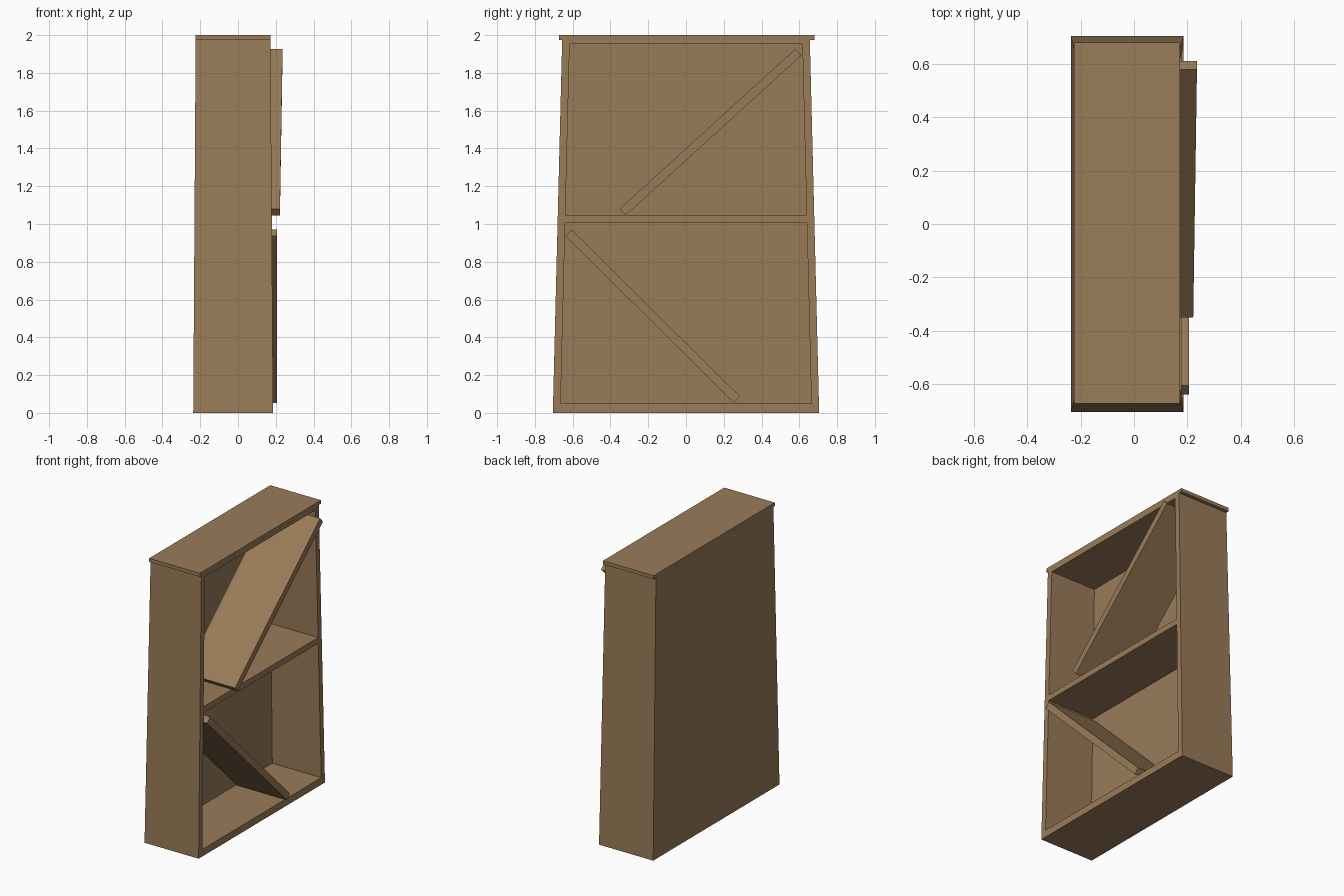
import bpy, bmesh
from mathutils import Vector

cube = bpy.data.objects.get("Cube")
if cube:
    bpy.data.objects.remove(cube, do_unlink=True)

wood = bpy.data.materials.new("brown wood")
wood.use_nodes = True
colour = (0.32, 0.2, 0.098, 1)
wood.diffuse_color = colour
wood.node_tree.nodes["Principled BSDF"].inputs["Base Color"].default_value = colour

HEIGHT, BOARD, CAP = 2.0, 0.04, 0.025


def mix(a, b, z):
    return a + (b - a) * z / HEIGHT


# Outer limits of the tapering case at a given height
def side(z): return mix(0.705, 0.655, z)
def back(z): return mix(-0.237, -0.224, z)
def front(z): return mix(0.186, 0.172, z)


def prism(name, lower, upper):
    """Solid between two matching four-point rings."""
    bm = bmesh.new()
    a = [bm.verts.new(p) for p in lower]
    b = [bm.verts.new(p) for p in upper]
    bm.faces.new(a)
    bm.faces.new(b)
    for i in range(4):
        j = (i + 1) % 4
        bm.faces.new((a[i], a[j], b[j], b[i]))
    bmesh.ops.recalc_face_normals(bm, faces=bm.faces)
    mesh = bpy.data.meshes.new(name)
    bm.to_mesh(mesh)
    bm.free()
    mesh.materials.append(wood)
    obj = bpy.data.objects.new(name, mesh)
    bpy.context.collection.objects.link(obj)


def slab(name, z0, z1, x_range, y_range):
    """Case board whose limits follow the taper."""
    rings = []
    for z in (z0, z1):
        (xa, xb), (ya, yb) = x_range(z), y_range(z)
        rings.append([(xa, ya, z), (xb, ya, z), (xb, yb, z), (xa, yb, z)])
    prism(name, *rings)


def depth(z): return back(z), front(z)
def inner_depth(z): return back(z) + BOARD, front(z)
def inner_width(z): return BOARD - side(z), side(z) - BOARD


# Case
under_cap = HEIGHT - CAP
for name, s in (("left_side", 1), ("right_side", -1)):
    slab(name, 0, under_cap, depth, lambda z: (s * (side(z) - BOARD), s * side(z)))
slab("back_panel", 0, under_cap, lambda z: (back(z), back(z) + BOARD), inner_width)
slab("bottom_board", 0, 0.05, inner_depth, inner_width)
slab("middle_shelf", 1.005, 1.047, inner_depth, inner_width)
slab("top_board", 1.953, under_cap, inner_depth, inner_width)
slab("top_cap", under_cap, HEIGHT, lambda z: (back(HEIGHT), front(HEIGHT)),
     lambda z: (-0.672, 0.68))


# Leaning planks
def plank(name, start, end, x_start, x_end, thick=0.047):
    a, b = Vector((0, *start)), Vector((0, *end))
    offset = Vector((1, 0, 0)).cross((b - a).normalized()) * thick / 2
    rings = []
    for p, (xa, xb) in ((a, x_start), (b, x_end)):
        rings.append([p + offset * s + Vector((x, 0, 0))
                      for x, s in ((xa, -1), (xb, -1), (xb, 1), (xa, 1))])
    prism(name, *rings)


plank("upper_plank", (-0.335, 1.063), (0.595, 1.91), (-0.17, 0.222), (-0.156, 0.236))
plank("lower_plank", (-0.622, 0.953), (0.27, 0.07), (-0.185, 0.206), (-0.185, 0.206))
